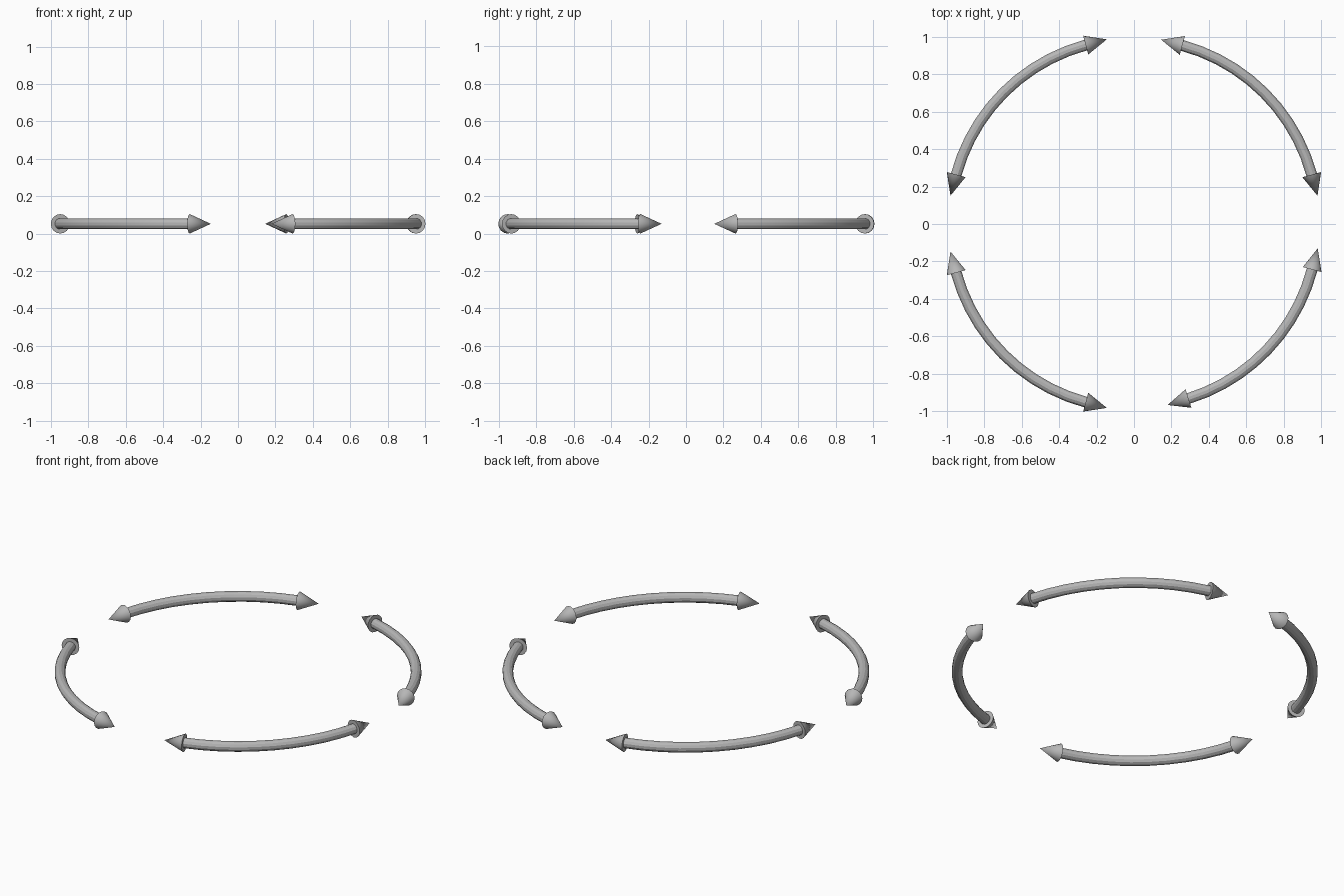
import bpy
import bmesh
from math import cos, sin, radians, pi
from mathutils import Matrix, Vector

cube = bpy.data.objects.get("Cube")
if cube:
    bpy.data.objects.remove(cube, do_unlink=True)

RING = 0.985        # radius of the ring the arrows follow
HEIGHT = 0.052      # height of the centre line
TUBE = 0.03
HEAD = 0.052
HEAD_LENGTH = 0.117
SIDES = 12
STEPS = 10

grey = bpy.data.materials.new("light_grey")
grey.use_nodes = True
colour = (0.47, 0.47, 0.47, 1)
grey.diffuse_color = colour
grey.node_tree.nodes["Principled BSDF"].inputs["Base Color"].default_value = colour


def ring_point(centre, angle):
    return Vector((centre[0] + RING * cos(angle), centre[1] + RING * sin(angle), HEIGHT))


def finish(name, bm):
    bmesh.ops.recalc_face_normals(bm, faces=bm.faces)
    mesh = bpy.data.meshes.new(name)
    bm.to_mesh(mesh)
    bm.free()
    mesh.materials.append(grey)
    obj = bpy.data.objects.new(name, mesh)
    bpy.context.collection.objects.link(obj)
    bpy.ops.object.select_all(action="DESELECT")
    obj.select_set(True)
    bpy.context.view_layer.objects.active = obj
    bpy.ops.object.shade_smooth_by_angle(angle=radians(29))


def shaft(name, centre, start, end):
    """Round bar swept along part of the ring, capped at both ends."""
    bm = bmesh.new()
    loops = []
    for i in range(STEPS + 1):
        a = start + (end - start) * i / STEPS
        outward = Vector((cos(a), sin(a), 0))
        middle = ring_point(centre, a)
        loop = []
        for j in range(SIDES):
            t = 2 * pi * (j + 0.5) / SIDES
            loop.append(bm.verts.new(middle + TUBE * (outward * cos(t) + Vector((0, 0, sin(t))))))
        loops.append(loop)
    for a, b in zip(loops, loops[1:]):
        for j in range(SIDES):
            k = (j + 1) % SIDES
            bm.faces.new((a[j], a[k], b[k], b[j]))
    bm.faces.new(loops[0])
    bm.faces.new(loops[-1])
    finish(name, bm)


def head(name, centre, angle, turn):
    """Cone pointing along the ring, away from the shaft."""
    direction = Vector((-sin(angle), cos(angle), 0)) * turn
    place = Matrix.Translation(ring_point(centre, angle) + direction * HEAD_LENGTH / 2)
    bm = bmesh.new()
    bmesh.ops.create_cone(bm, cap_ends=True, segments=16, radius1=HEAD, radius2=0,
                          depth=HEAD_LENGTH,
                          matrix=place @ direction.to_track_quat("Z", "Y").to_matrix().to_4x4())
    finish(name, bm)


# Each arrow: name, centre of its arc, angles where the two heads begin
arrows = [
    ("back_left", (0, 0.004), 15.3, 74.8),
    ("back_right", (0, 0.006), 105.2, 164.8),
    ("front_right", (0, -0.002), 195.2, 254.8),
    ("front_left", (0, 0.008), 287.2, 345.2),
]
for name, centre, a, b in arrows:
    a, b = radians(a), radians(b)
    shaft(name + "_shaft", centre, a, b)
    head(name + "_head_start", centre, a, -1)
    head(name + "_head_end", centre, b, 1)
